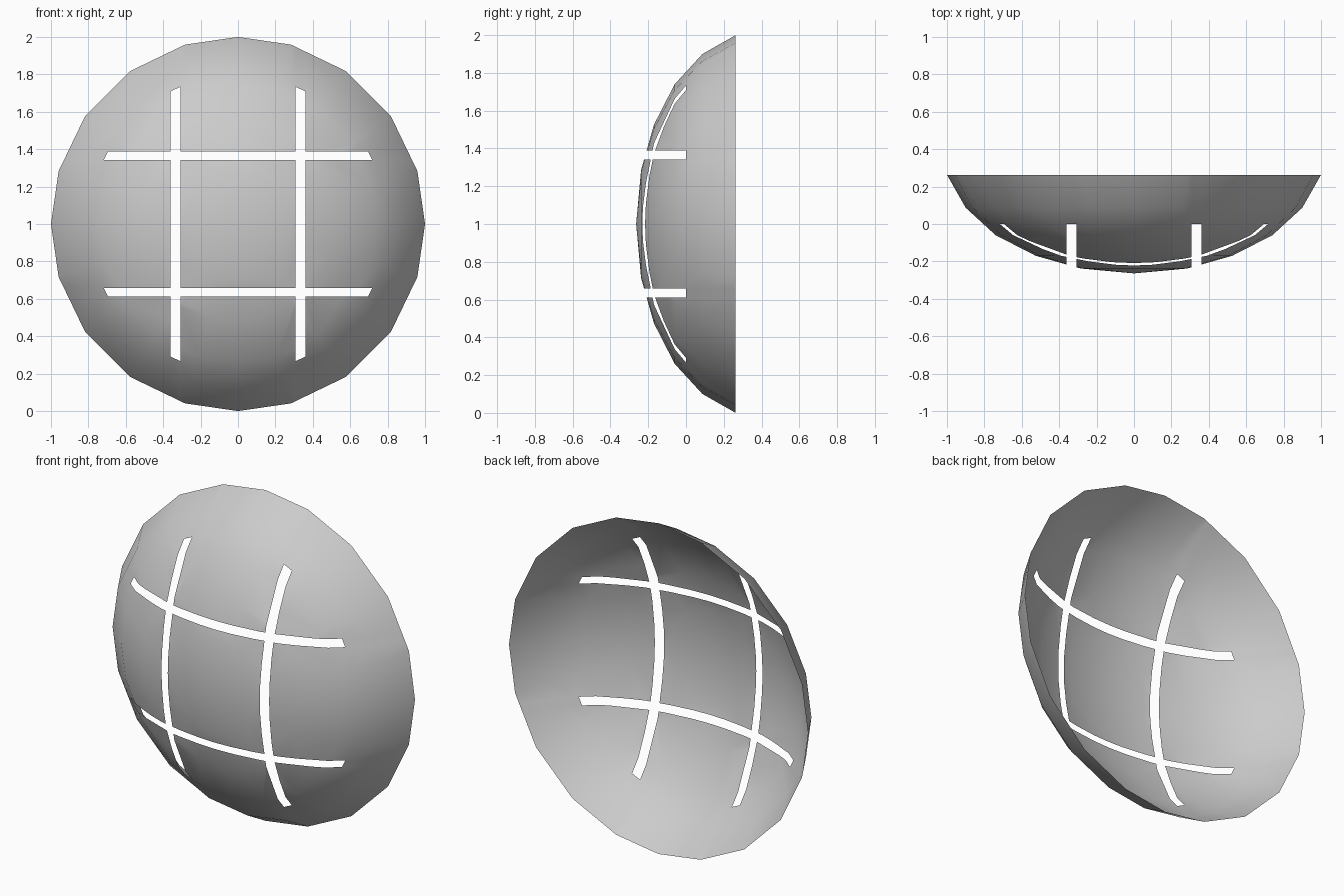
import bpy, bmesh, math
from mathutils import Vector

if "Cube" in bpy.data.objects:
    bpy.data.objects.remove(bpy.data.objects["Cube"])

# Shallow dome: rings (radius, y) from the crown to the rim, 20 spokes
RINGS = [(0.285, -0.238), (0.525, -0.17), (0.74, -0.06), (0.9, 0.087), (1.0, 0.263)]
SIDES = 20
CENTRE_Z = 1.0
SLOT_X = (0.308, 0.36)    # vertical slots
SLOT_Z = (0.342, 0.388)   # horizontal slots


def spoke_angle(i):
    a = 2 * math.pi * i / SIDES
    return a - math.radians(1.65) * math.sin(4 * a)


bm = bmesh.new()
crown = bm.verts.new((0, -0.264, CENTRE_Z))
rings = [[bm.verts.new((r * math.cos(spoke_angle(i)), y,
                        CENTRE_Z + r * math.sin(spoke_angle(i))))
          for i in range(SIDES)] for r, y in RINGS]
for i in range(SIDES):
    j = (i + 1) % SIDES
    bm.faces.new((crown, rings[0][i], rings[0][j]))
    for a, b in zip(rings, rings[1:]):
        bm.faces.new((a[i], b[i], b[j], a[j]))


# Slots: slice along the slot borders, then remove the strips in front of y = 0
def slice_at(point, normal):
    bmesh.ops.bisect_plane(bm, geom=bm.verts[:] + bm.edges[:] + bm.faces[:],
                           plane_co=Vector(point), plane_no=Vector(normal), dist=1e-5)


slice_at((0, 0, 0), (0, 1, 0))
for s in (-1, 1):
    for x in SLOT_X:
        slice_at((s * x, 0, 0), (1, 0, 0))
    for z in SLOT_Z:
        slice_at((0, 0, CENTRE_Z + s * z), (0, 0, 1))


def in_slot(face):
    c = face.calc_center_median()
    return c.y < 0 and (SLOT_X[0] < abs(c.x) < SLOT_X[1]
                        or SLOT_Z[0] < abs(c.z - CENTRE_Z) < SLOT_Z[1])


bmesh.ops.delete(bm, geom=[f for f in bm.faces if in_slot(f)], context='FACES')
for f in bm.faces:
    f.smooth = True

mesh = bpy.data.meshes.new("slotted_dome")
bm.to_mesh(mesh)
bm.free()
dome = bpy.data.objects.new("slotted_dome", mesh)
bpy.context.collection.objects.link(dome)
